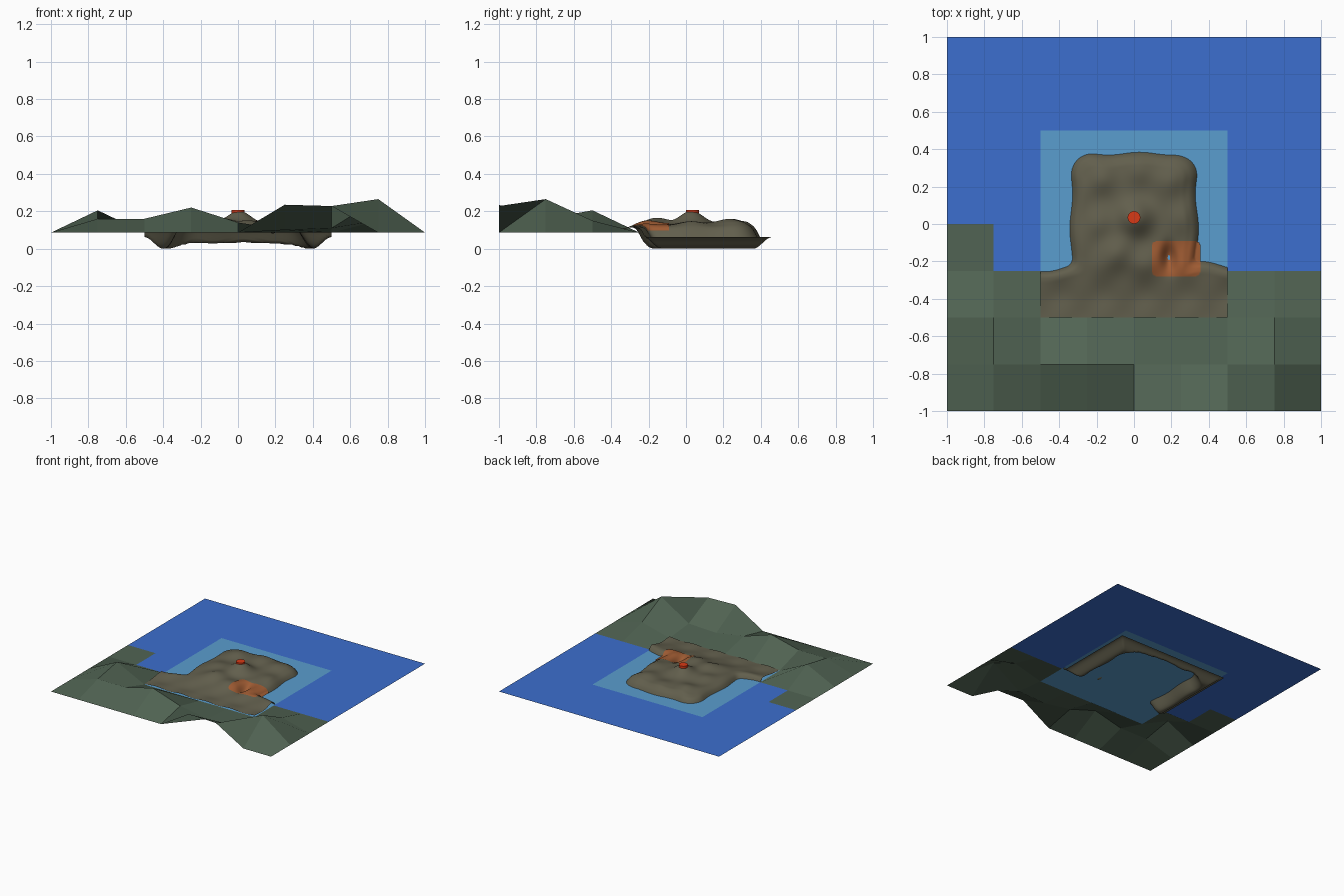
import bpy, bmesh
from math import exp, sin, hypot

if "Cube" in bpy.data.objects:
    bpy.data.objects.remove(bpy.data.objects["Cube"])

SEA = 0.086

def material(name, rgb):
    m = bpy.data.materials.new(name)
    m.diffuse_color = (*[(c / 255) ** 2.2 for c in rgb], 1)
    m.use_nodes = True
    m.node_tree.nodes["Principled BSDF"].inputs["Base Color"].default_value = m.diffuse_color
    return m

def sheet(name, xs, ys, height, mat, keep=lambda x, y: True, smooth=False):
    """Quad grid over xs, ys with a height function; keep() filters by cell centre."""
    bm = bmesh.new()
    v = [[bm.verts.new((x, y, height(x, y))) for x in xs] for y in ys]
    for j in range(len(ys) - 1):
        for i in range(len(xs) - 1):
            if keep((xs[i] + xs[i + 1]) / 2, (ys[j] + ys[j + 1]) / 2):
                f = bm.faces.new((v[j][i], v[j][i + 1], v[j + 1][i + 1], v[j + 1][i]))
                f.smooth = smooth
    bmesh.ops.delete(bm, geom=[p for p in bm.verts if not p.link_faces], context='VERTS')
    me = bpy.data.meshes.new(name)
    bm.to_mesh(me)
    bm.free()
    me.materials.append(mat)
    ob = bpy.data.objects.new(name, me)
    bpy.context.collection.objects.link(ob)
    return ob

def span(a, b, n):
    return [a + (b - a) * i / n for i in range(n + 1)]

def step(a, b, x):
    t = min(1, max(0, (x - a) / (b - a)))
    return t * t * (3 - 2 * t)

def bump(x, y, cx, cy, s):
    return exp(-((x - cx) ** 2 + (y - cy) ** 2) / (2 * s * s))

# coarse sea and coast share a 0.25 grid
coarse = span(-1, 1, 8)
def is_land(x, y):
    return y < -0.5 or (y < -0.25 and abs(x) > 0.5) or (x < -0.75 and y < 0)
def is_sea(x, y):
    return not is_land(x, y) and not (abs(x) < 0.5 and abs(y) < 0.5)

sheet("sea", coarse, coarse, lambda x, y: SEA, material("sea", (62, 110, 205)), is_sea)

# low-poly coastal hills: (x, y) -> height
hills = {(0.25, -1): .235, (0.5, -1): .228,
         (-0.75, -0.75): .16, (-0.5, -0.75): .16, (-0.25, -0.75): .22, (0, -0.75): .14,
         (0.25, -0.75): .10, (0.5, -0.75): .11, (0.75, -0.75): .265,
         (-0.75, -0.5): .205, (0.75, -0.5): .15}
sheet("coast_hills", coarse, coarse, lambda x, y: hills.get((x, y), SEA),
      material("grass", (82, 100, 84)), is_land)

# shallow water inside the cove
sheet("cove_water", [-.5, .5], [-.5, .5], lambda x, y: SEA, material("shallow", (90, 156, 205)))

# island outline: rounded box joined to the shore band, positive inside
def inside(x, y):
    wob = .008 * sin(19 * x + 1) + .008 * sin(17 * y + 2)
    qx, qy = abs(x) - .20, abs(y - .0) - .24
    box = .125 - (hypot(max(qx, 0), max(qy, 0)) + min(max(qx, qy), 0))
    band = -.225 + .02 * sin(11 * x - 2.5) - y
    k = .04
    h = max(k - abs(box - band), 0) / k
    return max(box, band) + h * h * k / 4 + wob

def terrain(x, y):
    s = inside(x, y)
    top = .095 + .033 * step(-.42, -.2, y)
    top += .075 * bump(x, y, 0, .03, .062)
    for cx, cy, a in ((-.17, .23, .03), (.19, .24, .032), (0, .28, .02), (-.2, 0, .02),
                      (.22, .03, .018), (-.1, -.16, .036), (.06, -.2, .02)):
        top += a * bump(x, y, cx, cy, .06)
    top += .004 * sin(28 * x) * sin(24 * y + 1)
    z = .086 * step(-.075, .03, s) + (top - .086) * step(-.02, .06, s)
    z += .018 * exp(-(s / .03) ** 2)
    # outer lip of the basin
    edge = min(.5 - abs(x), .46 - y)
    lip = .062 * step(.10, 0, edge) if edge < .10 else 0
    lip = .062 * (1 - step(0, .10, edge))
    z = max(z, lip, 0)
    # sunken pit in the clay patch
    pit = exp(-((x - .187) / .035) ** 2 - ((y + .18) / .07) ** 2)
    return z + (.08 - z) * pit

rock = material("rock", (98, 95, 78))
sheet("island_terrain", span(-.5, .5, 100), span(-.5, .46, 96), terrain, rock, smooth=True)

# clay patch draped over the island, with rounded corners
def in_patch(x, y):
    return hypot(max(abs(x - .225) - .095, 0), max(abs(y + .185) - .06, 0)) < .036
def drape(x, y):
    pit = exp(-((x - .187) / .035) ** 2 - ((y + .18) / .07) ** 2)
    return max(terrain(x, y), .092 * (1 - pit)) + .004
sheet("clay_patch", span(.085, .365, 56), span(-.285, -.085, 40), drape,
      material("clay", (158, 92, 54)), in_patch, smooth=True)

# lava pool on the summit
bm = bmesh.new()
bmesh.ops.create_cone(bm, cap_ends=True, segments=24, radius1=.034, radius2=.034, depth=.02)
bmesh.ops.translate(bm, verts=bm.verts, vec=(0, .035, .198))
me = bpy.data.meshes.new("lava_pool")
bm.to_mesh(me)
bm.free()
me.materials.append(material("lava", (215, 60, 28)))
bpy.context.collection.objects.link(bpy.data.objects.new("lava_pool", me))
